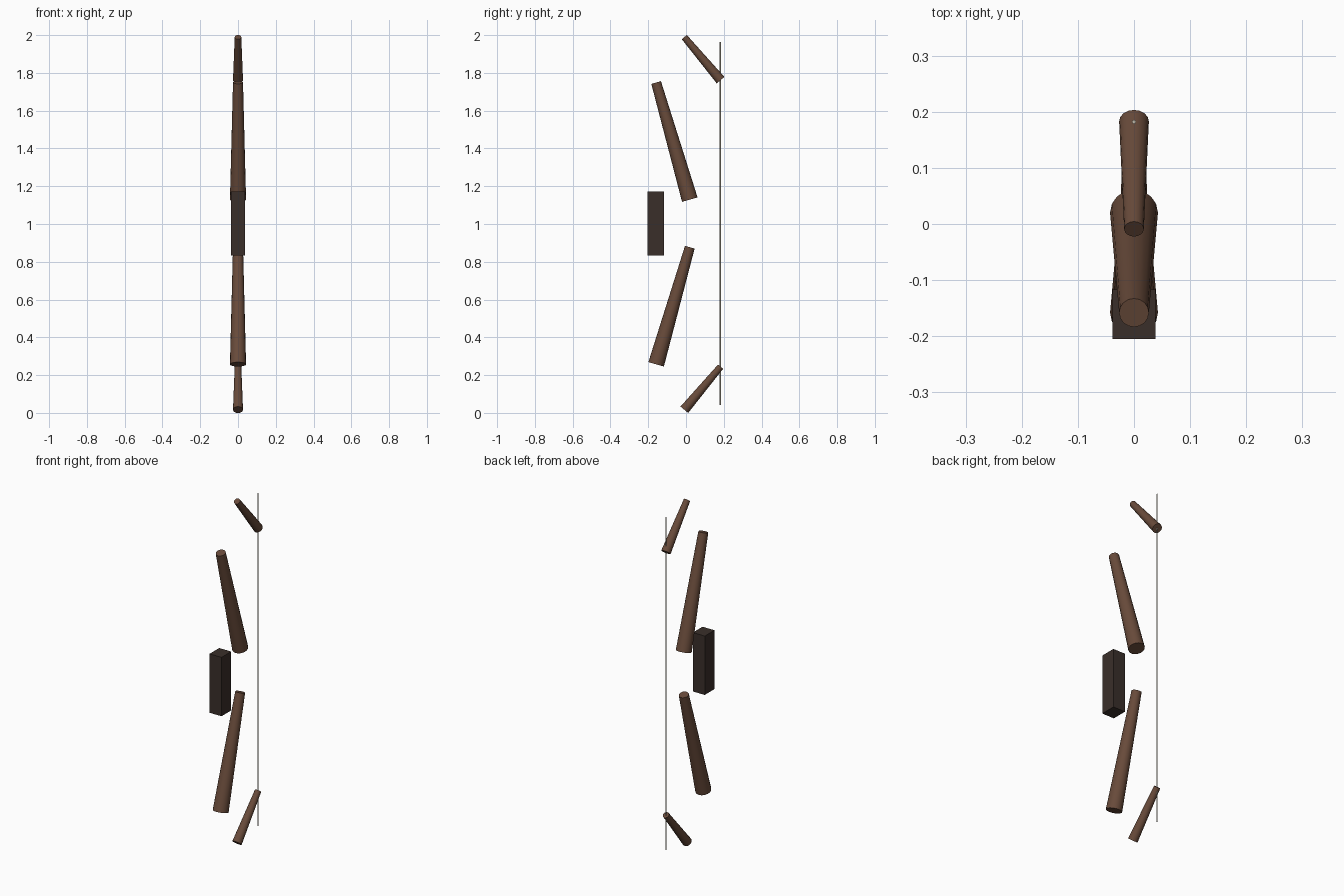
import bpy, math
from mathutils import Vector

if "Cube" in bpy.data.objects:
    bpy.data.objects.remove(bpy.data.objects["Cube"])

MID = 1.003  # height of the bow's centre


def material(name, rgb):
    m = bpy.data.materials.new(name)
    m.diffuse_color = (*rgb, 1)
    m.use_nodes = True
    m.node_tree.nodes["Principled BSDF"].inputs["Base Color"].default_value = m.diffuse_color
    return m


wood = material("wood", (0.14, 0.07, 0.043))
leather = material("leather", (0.042, 0.028, 0.023))
cord = material("cord", (0.55, 0.5, 0.4))


def rod(name, y, z, length, r_low, r_high, tilt, mat, sides=16):
    """Tapered rod centred at (0, y, z), leaning about the x axis."""
    bpy.ops.mesh.primitive_cone_add(vertices=sides, radius1=r_low, radius2=r_high,
                                    depth=length, location=(0, y, z),
                                    rotation=(tilt, 0, 0))
    ob = bpy.context.object
    ob.name = name
    ob.data.materials.append(mat)
    bpy.ops.object.shade_smooth_by_angle(angle=math.radians(40))
    return ob


# Limbs and tips: mirrored lean above and below, same taper direction
for side, s in (("upper", 1), ("lower", -1)):
    rod(side + "_limb", -0.069, MID + s * 0.436, 0.645, 0.0427, 0.0265, s * 0.28, wood)
    rod(side + "_tip", 0.087, MID + s * 0.8725, 0.298, 0.0265, 0.0175, s * 0.7, wood)

# Grip block
bpy.ops.mesh.primitive_cube_add(size=1, location=(0, -0.161, MID))
grip = bpy.context.object
grip.name = "grip"
grip.scale = (0.076, 0.088, 0.34)
grip.data.materials.append(leather)

# Bowstring
rod("bowstring", 0.182, MID, 1.92, 0.0036, 0.0036, 0, cord, 8)
